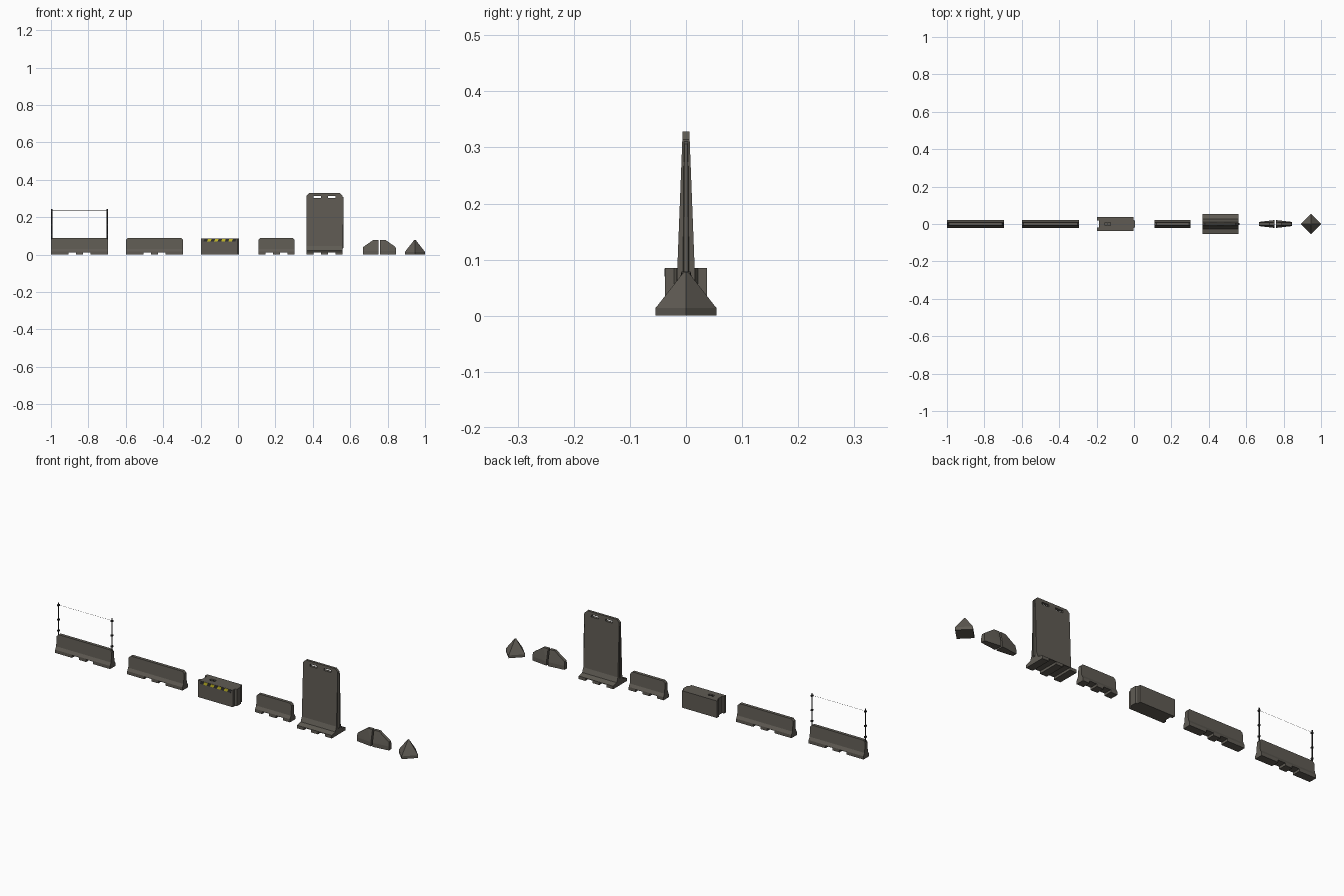
import bpy, bmesh
from mathutils import Vector

if "Cube" in bpy.data.objects:
    bpy.data.objects.remove(bpy.data.objects["Cube"])


def material(name, rgb):
    m = bpy.data.materials.new(name)
    m.diffuse_color = (*rgb, 1)
    m.use_nodes = True
    m.node_tree.nodes["Principled BSDF"].inputs["Base Color"].default_value = m.diffuse_color
    return m


CONCRETE = material("warm grey concrete", (0.115, 0.105, 0.088))
METAL = material("dark metal", (0.03, 0.03, 0.03))
YELLOW = material("hazard yellow", (0.6, 0.52, 0.02))


def finish(name, bm, mat):
    bmesh.ops.recalc_face_normals(bm, faces=bm.faces)
    me = bpy.data.meshes.new(name)
    bm.to_mesh(me)
    bm.free()
    me.materials.append(mat)
    ob = bpy.data.objects.new(name, me)
    bpy.context.collection.objects.link(ob)
    return ob


def box(name, x0, x1, y0, y1, z0, z1, mat=CONCRETE):
    return hull(name, [(x, y, z) for x in (x0, x1) for y in (y0, y1) for z in (z0, z1)], mat)


def hull(name, points, mat=CONCRETE):
    bm = bmesh.new()
    for p in points:
        bm.verts.new(p)
    bmesh.ops.convex_hull(bm, input=bm.verts)
    bmesh.ops.dissolve_limit(bm, angle_limit=0.01, verts=bm.verts, edges=bm.edges)
    return finish(name, bm, mat)


def rod(name, a, b, r, sides=8, mat=METAL):
    a, b = Vector(a), Vector(b)
    bm = bmesh.new()
    bmesh.ops.create_cone(bm, cap_ends=True, segments=sides, radius1=r, radius2=r, depth=(b - a).length)
    ob = finish(name, bm, mat)
    ob.location = (a + b) / 2
    ob.rotation_euler = (b - a).to_track_quat('Z', 'Y').to_euler()
    return ob


def cut(ob, *dims):
    # subtract boxes, then delete the cutters
    for d in dims:
        c = box("cutter", *d)
        c.hide_render = True
        m = ob.modifiers.new("cut", 'BOOLEAN')
        m.operation, m.solver, m.object = 'DIFFERENCE', 'EXACT', c
        bpy.context.view_layer.objects.active = ob
        bpy.ops.object.modifier_apply(modifier=m.name)
        bpy.data.objects.remove(c)


def wall(name, x0, x1, half_profile, chamfer):
    # mirrored (y, z) profile run along x, upper end corners trimmed off
    prof = half_profile + [(-y, z) for y, z in reversed(half_profile)]
    top = half_profile[-1][1]
    bm = bmesh.new()
    f = bm.faces.new([bm.verts.new((x0, y, z)) for y, z in prof])
    ext = bmesh.ops.extrude_face_region(bm, geom=[f])["geom"]
    bmesh.ops.translate(bm, vec=(x1 - x0, 0, 0), verts=[v for v in ext if isinstance(v, bmesh.types.BMVert)])
    for x, s in ((x0, -1), (x1, 1)):
        bmesh.ops.bisect_plane(bm, geom=bm.verts[:] + bm.edges[:] + bm.faces[:],
                               plane_co=(x, 0, top - chamfer), plane_no=(s, 0, 1), clear_outer=True)
        bmesh.ops.holes_fill(bm, edges=[e for e in bm.edges if e.is_boundary])
    ob = finish(name, bm, CONCRETE)
    # two forklift notches through the foot
    mid = (x0 + x1) / 2
    cut(ob, *[(mid + s * 0.039 - 0.02, mid + s * 0.039 + 0.02, -0.1, 0.1, -0.01, 0.012) for s in (-1, 1)])
    return ob


# Road barriers
JERSEY = [(0.021, 0), (0.021, 0.016), (0.013, 0.03), (0.008, 0.089)]
for name, x0, x1 in (("fenced_barrier", -1.0, -0.695), ("long_barrier", -0.6, -0.293), ("short_barrier", 0.11, 0.303)):
    wall(name, x0, x1, JERSEY, 0.01)

# Posts, clips and wire on the first barrier
for side, x in (("left", -0.996), ("right", -0.699)):
    rod(side + "_post", (x, 0, 0.06), (x, 0, 0.245), 0.003)
    for z in (0.105, 0.16, 0.232):
        box(side + "_post_clip", x - 0.004, x + 0.004, -0.005, 0.005, z - 0.004, z + 0.004, METAL)
rod("wire", (-0.996, 0, 0.234), (-0.699, 0, 0.234), 0.0005, 4)

# Interlocking block: groove on the left, tongue on the right
block = box("block", -0.197, -0.003, -0.037, 0.037, 0, 0.085)
cut(block, (-0.21, -0.187, -0.02, 0.02, -0.01, 0.1), (-0.155, -0.125, -0.008, 0.008, 0.075, 0.1))
hull("block_tongue", [(x, s * y, z) for x, y in ((-0.004, 0.022), (0.006, 0.017)) for s in (-1, 1) for z in (0, 0.085)])
rod("block_lifting_bar", (-0.14, -0.009, 0.081), (-0.14, 0.009, 0.081), 0.002)

# Slanted hazard plates on the block front
for i in range(9):
    x = -0.185 + i * 0.019
    hull("hazard_plate", [(x + dx + (0.006 if z > 0.075 else 0), y, z) for dx in (0, 0.019)
                          for y in (-0.0385, -0.0365) for z in (0.07, 0.084)], (METAL, YELLOW)[i % 2])

# Tall blast wall with lifting slots, side groove and tongue
tall = wall("tall_wall", 0.366, 0.558,
            [(0.054, 0), (0.054, 0.015), (0.026, 0.022), (0.017, 0.045), (0.006, 0.328)], 0.014)
cut(tall, *[(x - 0.02, x + 0.02, -0.1, 0.1, 0.303, 0.314) for x in (0.423, 0.501)],
    (0.35, 0.373, -0.005, 0.005, 0.035, 0.295))
hull("tall_wall_tongue", [(x, s * y, z) for s in (-1, 1) for x, y, z in
                          ((0.555, 0.006, 0.03), (0.555, 0.004, 0.312), (0.565, 0.004, 0.036), (0.565, 0.003, 0.306))])

# Split wedge barrier: two mirrored halves with a gap between
for side, s in (("left", -1), ("right", 1)):
    pts = []
    for dx, y, z in ((0.004, 0.021, 0), (0.004, 0.021, 0.02), (0.004, 0.008, 0.079), (0.032, 0.007, 0.079),
                     (0.089, 0.011, 0), (0.089, 0.011, 0.02), (0.087, 0.008, 0.04)):
        pts += [(0.756 + s * dx, y, z), (0.756 + s * dx, -y, z)]
    hull("wedge_half_" + side, pts)

# Pyramid obstacle, turned by 45 degrees
hull("pyramid", [(0.946 + dx * r, dy * r, z) for dx, dy in ((1, 0), (-1, 0), (0, 1), (0, -1))
                 for r, z in ((0.054, 0), (0.054, 0.014), (0.004, 0.078))])
